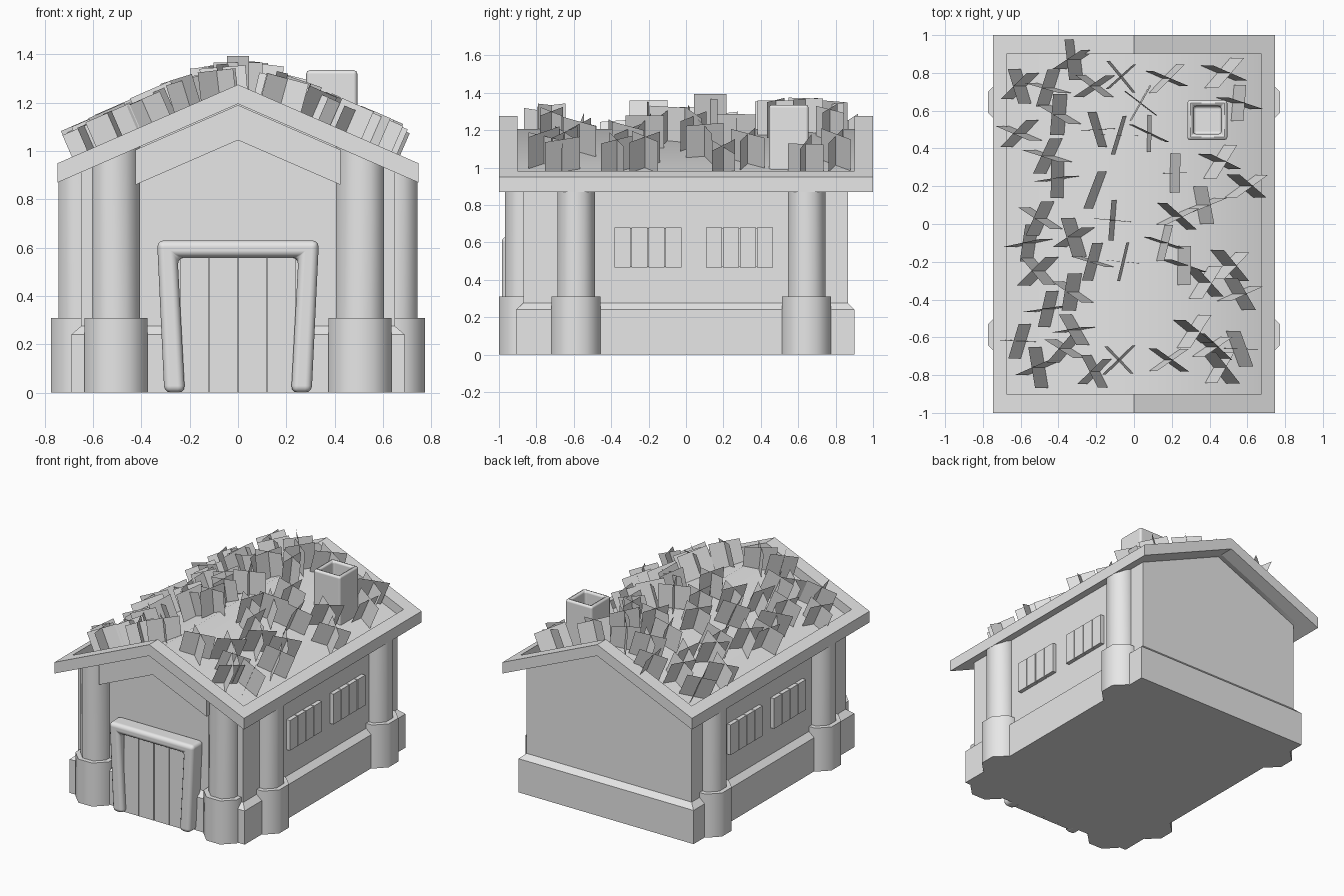
import bpy, bmesh, math, random
from mathutils import Matrix, Vector

cube = bpy.data.objects.get("Cube")
if cube:
    bpy.data.objects.remove(cube)
random.seed(4)

stone = bpy.data.materials.new("plain grey")
stone.use_nodes = True
stone.diffuse_color = (0.8, 0.8, 0.8, 1)
stone.node_tree.nodes["Principled BSDF"].inputs["Base Color"].default_value = (0.8, 0.8, 0.8, 1)

SLOPE = 0.436


def under(x, ridge=1.195):
    """Height of a roof plane above x."""
    return ridge - SLOPE * abs(x)


def finish(name, bm, smooth=30, bevel=0, segments=3, closed=True):
    if closed:
        bmesh.ops.recalc_face_normals(bm, faces=bm.faces)
    mesh = bpy.data.meshes.new(name)
    bm.to_mesh(mesh)
    bm.free()
    mesh.materials.append(stone)
    ob = bpy.data.objects.new(name, mesh)
    bpy.context.collection.objects.link(ob)
    bpy.ops.object.select_all(action='DESELECT')
    ob.select_set(True)
    bpy.context.view_layer.objects.active = ob
    if smooth:
        bpy.ops.object.shade_smooth_by_angle(angle=math.radians(smooth))
    if bevel:
        mod = ob.modifiers.new("rounded", 'BEVEL')
        mod.width = bevel
        mod.segments = segments
        mod.limit_method = 'ANGLE'
        mod.harden_normals = True
    return ob


def prism(name, profile, y0, y1, **kw):
    """Extrude an xz outline from y0 to y1."""
    bm = bmesh.new()
    face = bm.faces.new([bm.verts.new((x, y0, z)) for x, z in profile])
    new = bmesh.ops.extrude_face_region(bm, geom=[face])["geom"]
    bmesh.ops.translate(bm, vec=(0, y1 - y0, 0),
                        verts=[g for g in new if isinstance(g, bmesh.types.BMVert)])
    return finish(name, bm, **kw)


def box(name, x0, x1, y0, y1, z0, z1, **kw):
    return prism(name, [(x0, z0), (x1, z0), (x1, z1), (x0, z1)], y0, y1, **kw)


def chevron(name, half, top, bottom, y0, y1, **kw):
    """Bent beam that follows both roof slopes."""
    xs = (-half, 0, half)
    outline = [(x, under(x, top)) for x in xs] + [(x, under(x, bottom)) for x in reversed(xs)]
    return prism(name, outline, y0, y1, **kw)


# Walls with gables
prism("walls", [(-0.65, 0.02), (0.65, 0.02), (0.65, under(0.65)), (0, under(0)),
                (-0.65, under(0.65))], -0.87, 0.865)

# Plinth with a sloped upper edge
bm = bmesh.new()
rings = []
for hx, front, back, z in ((0.69, -0.91, 0.9, 0), (0.69, -0.91, 0.9, 0.24),
                           (0.65, -0.87, 0.865, 0.275)):
    rings.append([bm.verts.new(p) for p in ((-hx, front, z), (hx, front, z),
                                            (hx, back, z), (-hx, back, z))])
for low, high in zip(rings, rings[1:]):
    for i in range(4):
        j = (i + 1) % 4
        bm.faces.new((low[i], low[j], high[j], high[i]))
bm.faces.new(rings[0])
bm.faces.new(rings[-1])
finish("plinth", bm)

# Roof: sunken panel, gable rims and eave rims
chevron("roof_panel", 0.675, 1.205, 1.195, -0.9, 0.9, smooth=60)
chevron("front_gable_rim", 0.747, 1.275, 1.195, -1, -0.9)
chevron("back_gable_rim", 0.747, 1.275, 1.195, 0.9, 1)
for side, label in ((1, "left"), (-1, "right")):
    ends = (0.675, 0.747)
    outline = [(side * x, under(x, 1.275)) for x in ends]
    outline += [(side * x, under(x)) for x in reversed(ends)]
    prism(label + "_eave_rim", outline, -0.9, 0.9)

# Beam under the front gable
chevron("front_gable_beam", 0.425, 1.19, 1.045, -0.96, -0.86)


# Octagonal columns cut to the roof slope, on wider feet
def column(name, x, y):
    for part, radius, height in (("shaft", 0.1, None), ("foot", 0.131, 0.31)):
        bm = bmesh.new()
        bmesh.ops.create_cone(bm, cap_ends=True, segments=8, depth=1,
                              radius1=radius / math.cos(math.pi / 8),
                              radius2=radius / math.cos(math.pi / 8),
                              matrix=Matrix.Translation((x, y, 0.5))
                              @ Matrix.Rotation(math.pi / 8, 4, 'Z'))
        for v in bm.verts:
            if v.co.z > 0.5:
                v.co.z = height or under(v.co.x)
        finish(name + "_" + part, bm, smooth=50)


for side, label in ((1, "left"), (-1, "right")):
    column(label + "_front_column", side * 0.505, -0.868)
    column(label + "_side_column_a", side * 0.643, -0.587)
    column(label + "_side_column_b", side * 0.643, 0.645)

# Tapered door frame and plank door
prism("door_frame", [(-0.305, 0), (-0.335, 0.63), (0.335, 0.63), (0.305, 0),
                     (0.22, 0), (0.25, 0.56), (-0.25, 0.56), (-0.22, 0)],
      -0.985, -0.86, bevel=0.028)
box("door_backing", -0.225, 0.225, -0.925, -0.86, 0, 0.57)
for i in range(4):
    a, b = -0.24 + 0.12 * i + 0.003, -0.12 + 0.12 * i - 0.003
    box("door_plank", a, b, -0.945, -0.9, 0, 0.565)

# Plank shutters on both sides
for side in (1, -1):
    for start in (-0.383, 0.107):
        for i in range(4):
            y = start + 0.091 * i
            xs = sorted((side * 0.64, side * 0.678))
            box("shutter_plank", xs[0], xs[1], y, y + 0.085, 0.465, 0.68)
        xs = sorted((side * 0.64, side * 0.668))
        box("shutter_backing", xs[0], xs[1], start + 0.01, start + 0.35, 0.47, 0.675)

# Hollow chimney
bm = bmesh.new()
bmesh.ops.create_cube(bm, size=1, matrix=Matrix.Translation((0.388, 0.55, 1.135))
                      @ Matrix.Diagonal((0.212, 0.212, 0.4, 1)))
top = max(bm.faces, key=lambda f: f.calc_center_median().z)
bmesh.ops.inset_individual(bm, faces=[top], thickness=0.045)
hole = bmesh.ops.extrude_discrete_faces(bm, faces=[top])["faces"][0]
bmesh.ops.translate(bm, verts=hole.verts, vec=(0, 0, -0.16))
finish("chimney", bm, bevel=0.022, segments=2)

# Grass tufts on the roof: crossed blades standing along the slope normal
tufts = [(-.57, .73), (-.42, .72), (-.28, .87), (-.18, .73), (-.57, .48), (-.36, .58),
         (-.42, .36), (-.17, .5), (-.37, .24), (-.18, .18), (-.46, .03), (-.52, -.1),
         (-.28, -.07), (-.47, -.25), (-.19, -.2), (-.29, -.36), (-.42, -.45),
         (-.57, -.62), (-.28, -.56), (-.47, -.76), (-.18, -.78), (-.33, -.66),
         (-.06, .78), (-.07, .47), (.07, .48), (.03, .64), (0, .13), (-.1, .02),
         (-.05, -.2), (-.07, -.72), (.15, .77), (.44, .8), (.52, .64), (.42, .33),
         (.19, .27), (.56, .2), (.33, .1), (.2, .04), (.14, -.1), (.23, -.22),
         (.34, -.31), (.47, -.22), (.52, -.37), (.28, -.57), (.38, -.65), (.16, -.72),
         (.52, -.66), (.42, -.76)]
bm = bmesh.new()
for x, y in tufts:
    lean = max(-1, min(1, x / 0.25)) * math.atan(SLOPE)
    yaw = random.uniform(0, math.pi)
    for turn in (0, random.uniform(1.1, 1.6)):
        place = (Matrix.Translation((x, y, under(x, 1.2)))
                 @ Matrix.Rotation(lean, 4, 'Y') @ Matrix.Rotation(yaw + turn, 4, 'Z'))
        w, h = random.uniform(0.095, 0.11), random.uniform(0.165, 0.195)
        bm.faces.new([bm.verts.new(place @ Vector(p)) for p in
                      ((-w, 0, 0), (w, 0, 0), (w, 0, h), (-w, 0, h))])
finish("roof_grass", bm, smooth=0, closed=False)
